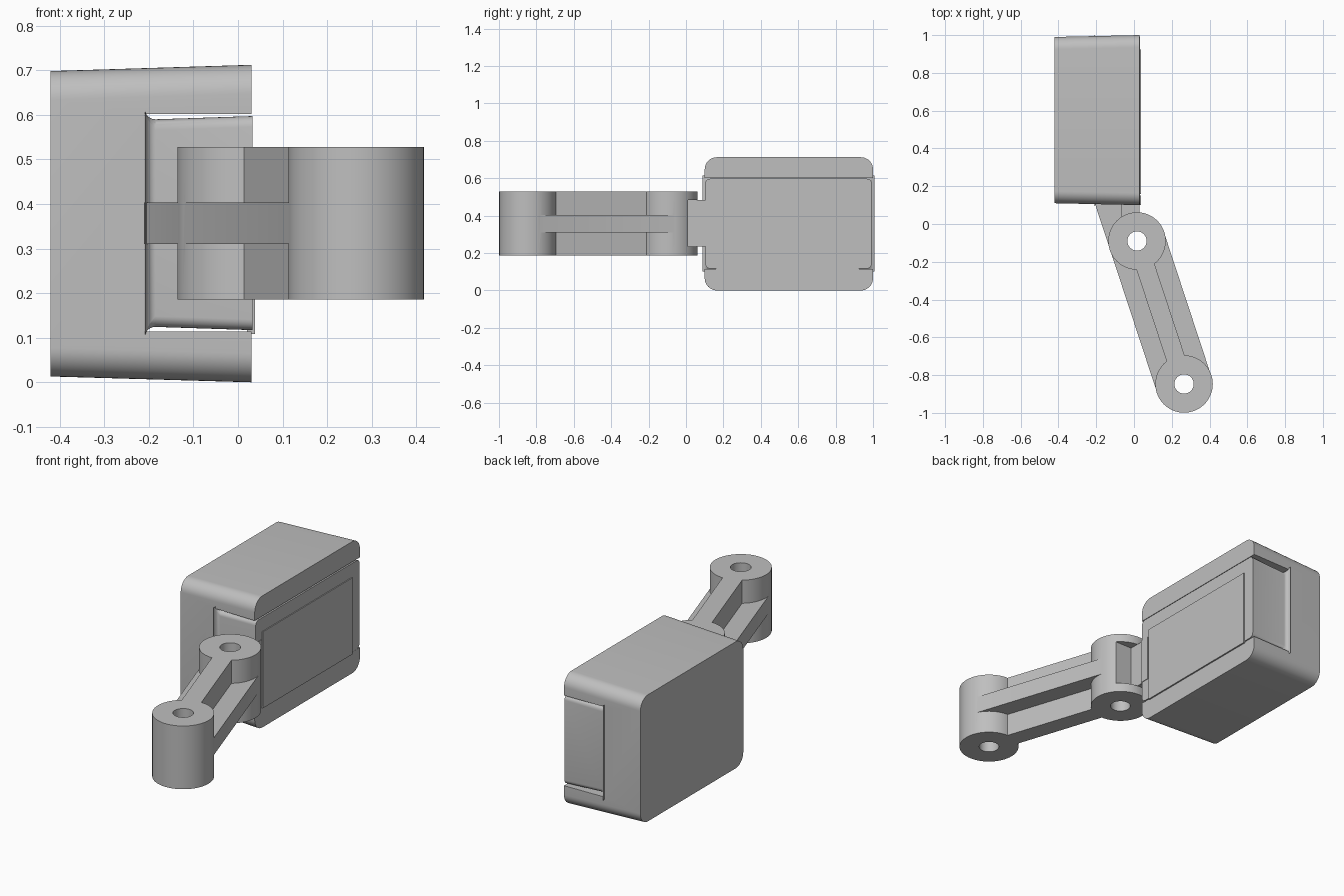
import bpy, bmesh, math
from mathutils import Vector

if "Cube" in bpy.data.objects:
    bpy.data.objects.remove(bpy.data.objects["Cube"])

grey = bpy.data.materials.new("plain grey")
grey.use_nodes = True
grey.diffuse_color = (0.52, 0.52, 0.52, 1)
grey.node_tree.nodes["Principled BSDF"].inputs["Base Color"].default_value = grey.diffuse_color


def finish(bm, name):
    bmesh.ops.recalc_face_normals(bm, faces=bm.faces)
    mesh = bpy.data.meshes.new(name)
    bm.to_mesh(mesh)
    bm.free()
    mesh.materials.append(grey)
    ob = bpy.data.objects.new(name, mesh)
    bpy.context.collection.objects.link(ob)
    return ob


def loft(name, a, b, rounding=None):
    """Solid between two matching rings; rounding(bm) may bevel it."""
    bm = bmesh.new()
    ra, rb = ([bm.verts.new(p) for p in ring] for ring in (a, b))
    bm.faces.new(ra)
    bm.faces.new(rb)
    for i in range(len(ra)):
        j = (i + 1) % len(ra)
        bm.faces.new((ra[i], ra[j], rb[j], rb[i]))
    if rounding:
        rounding(bm)
    return finish(bm, name)


def prism(name, outline, z0, z1):
    return loft(name, [(x, y, z0) for x, y in outline], [(x, y, z1) for x, y in outline])


def rect_x(x, y0, y1, z0, z1):
    return [(x, y0, z0), (x, y1, z0), (x, y1, z1), (x, y0, z1)]


def box(name, x0, x1, y0, y1, z0, z1):
    return loft(name, rect_x(x0, y0, y1, z0, z1), rect_x(x1, y0, y1, z0, z1))


def cylinder(name, centre, r, z0, z1, n=64):
    ring = [(centre[0] + r * math.cos(math.tau * i / n),
             centre[1] + r * math.sin(math.tau * i / n)) for i in range(n)]
    return prism(name, ring, z0, z1)


def combine(ob, others, operation):
    """Apply booleans and discard the tools."""
    bpy.context.view_layer.objects.active = ob
    for other in others:
        mod = ob.modifiers.new("combine", "BOOLEAN")
        mod.operation, mod.solver, mod.object = operation, "EXACT", other
        bpy.ops.object.modifier_apply(modifier=mod.name)
        bpy.data.objects.remove(other)


def bevel_edges(radius, segments, rule):
    def run(bm):
        bm.normal_update()
        edges = [e for e in bm.edges if rule(*(v.co for v in e.verts))]
        bmesh.ops.bevel(bm, geom=edges, offset=radius, segments=segments,
                        profile=0.5, affect="EDGES")
    return run


# Drafted outer case, rounded along its depth, with an open channel
case = loft("outer_case", rect_x(-0.42, 0.11, 0.99, 0.013, 0.698),
            rect_x(0.03, 0.1, 1.0, 0.0, 0.712),
            bevel_edges(0.065, 10, lambda a, b: abs(a.x - b.x) > 0.1))
combine(case, [box("channel", -0.21, 0.2, 0, 1.2, 0.114, 0.602)], "DIFFERENCE")

# Insert that fills the channel, rounded everywhere but its open side
insert = loft("insert_block", rect_x(-0.209, 0.112, 0.983, 0.125, 0.589),
              rect_x(0.033, 0.104, 0.992, 0.117, 0.597),
              bevel_edges(0.024, 6, lambda a, b: min(a.x, b.x) < -0.1))
panel = box("side_panel", 0.02, 0.038, 0.16, 0.925, 0.108, 0.522)

# Hinged arm: two bosses, a tall narrow rib and a low wide web
near, far = Vector((0.016, -0.09)), Vector((0.265, -0.847))
along = (far - near).normalized()
side = Vector((-along.y, along.x))
R, low, high = 0.152, 0.186, 0.528


def strip(start, end, half):
    return [start + side * half, start - side * half, end - side * half, end + side * half]


arm = cylinder("hinged_arm", near, R, low, high)
rib = prism("rib", strip(near, far, 0.05), low, high)
web = prism("web", strip(near, far, R - 0.002), 0.31, 0.403)
edge = near - side * (R - 0.002)
reach = edge - along * ((0.115 - edge.y) / -along.y)
tail = prism("web_tail", [edge, near, (0.03, near.y), (0.03, 0.115), reach], 0.31, 0.403)
link = box("link", -0.065, 0.03, -0.06, 0.115, 0.235, 0.482)
combine(arm, [cylinder("far_boss", far, R, low, high), rib, web, tail, link], "UNION")

# Pocket beside the link, then the pin holes
pocket = box("pocket", 0.028, 0.4, 0.01, 0.2, 0.235, 0.482)
holes = [cylinder("pin_hole", c, 0.051, 0, 1, 40) for c in (near, far)]
combine(arm, [pocket] + holes, "DIFFERENCE")

# Small pad where the link meets the insert
pad = box("link_pad", 0.0, 0.036, 0.1, 0.152, 0.235, 0.482)

bpy.ops.object.select_all(action="DESELECT")
for ob in (case, insert, arm):
    ob.select_set(True)
bpy.context.view_layer.objects.active = case
bpy.ops.object.shade_smooth_by_angle(angle=math.radians(30))
